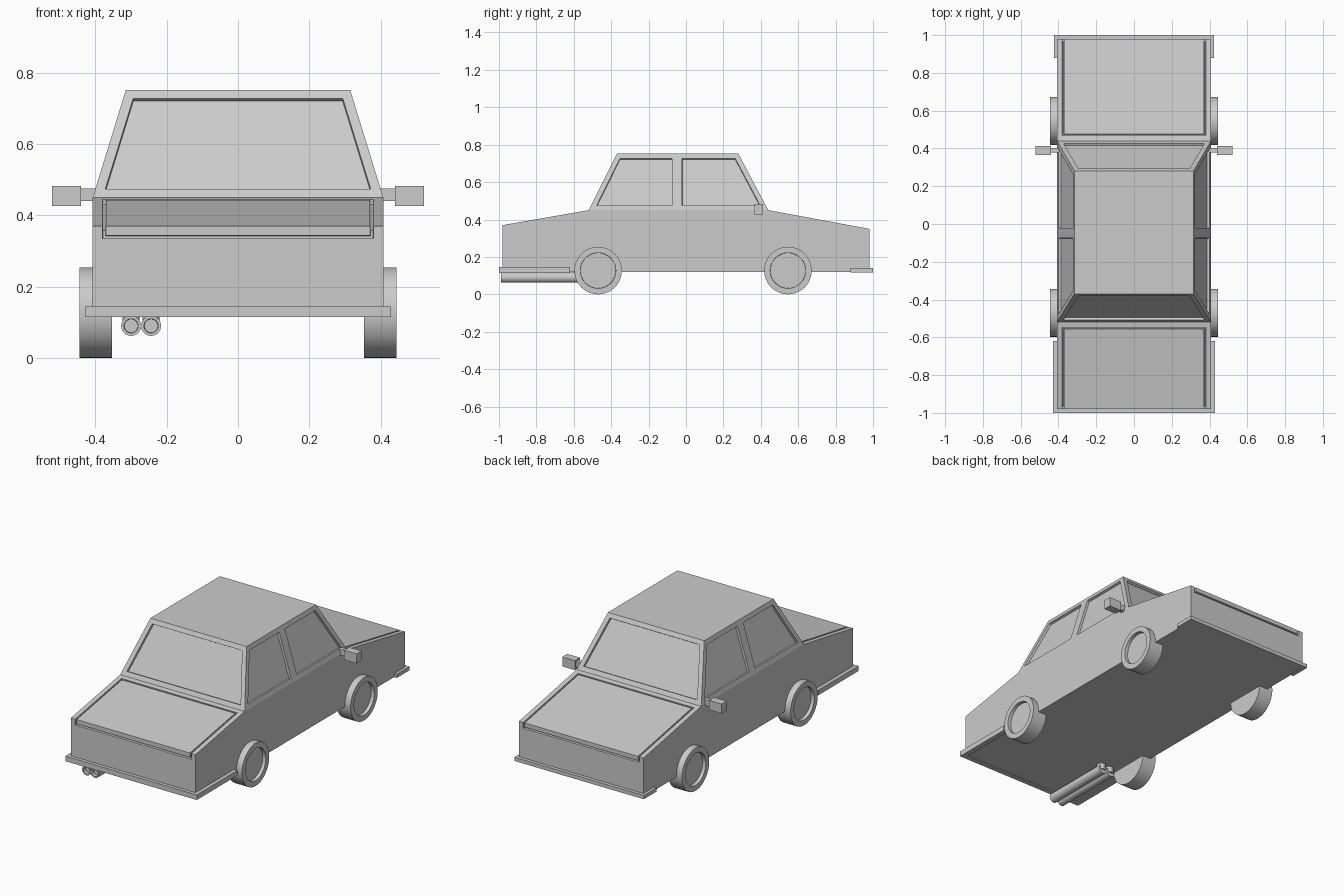
import bpy, bmesh, math
from mathutils import Matrix, Vector

cube = bpy.data.objects.get("Cube")
if cube:
    bpy.data.objects.remove(cube, do_unlink=True)

grey = bpy.data.materials.new("plain grey")
grey.use_nodes = True
grey.diffuse_color = (0.6, 0.6, 0.6, 1)
grey.node_tree.nodes["Principled BSDF"].inputs["Base Color"].default_value = (0.6, 0.6, 0.6, 1)


def finish(bm, name, smooth=False):
    bmesh.ops.recalc_face_normals(bm, faces=bm.faces)
    mesh = bpy.data.meshes.new(name)
    bm.to_mesh(mesh)
    bm.free()
    mesh.materials.append(grey)
    ob = bpy.data.objects.new(name, mesh)
    bpy.context.scene.collection.objects.link(ob)
    if smooth:
        bpy.ops.object.select_all(action='DESELECT')
        ob.select_set(True)
        bpy.context.view_layer.objects.active = ob
        bpy.ops.object.shade_smooth_by_angle(angle=math.radians(35))
    return ob


def inset(bm, faces, thickness, depth=0.0):
    bmesh.ops.inset_region(bm, faces=faces, thickness=thickness, depth=depth,
                           use_boundary=True, use_even_offset=True)


def prism(name, outline, z0, z1):
    bm = bmesh.new()
    face = bm.faces.new([bm.verts.new((x, y, z0)) for x, y in outline])
    ext = bmesh.ops.extrude_face_region(bm, geom=[face])["geom"]
    top = [v for v in ext if isinstance(v, bmesh.types.BMVert)]
    bmesh.ops.translate(bm, verts=top, vec=(0, 0, z1 - z0))
    return finish(bm, name)


def box(name, x0, x1, y0, y1, z0, z1):
    return prism(name, [(x0, y0), (x1, y0), (x1, y1), (x0, y1)], z0, z1)


def cylinder(name, centre, axis, radius, length, rim=0.0, recess=0.0, segments=32):
    """Cylinder along an axis; the cap facing that axis can be dished."""
    bm = bmesh.new()
    axis = Vector(axis)
    turn = axis.to_track_quat('Z', 'Y').to_matrix().to_4x4()
    bmesh.ops.create_cone(bm, cap_ends=True, segments=segments, radius1=radius,
                          radius2=radius, depth=length,
                          matrix=Matrix.Translation(centre) @ turn)
    if rim:
        bm.normal_update()
        cap = max(bm.faces, key=lambda f: f.calc_center_median().dot(axis) if len(f.verts) > 4 else -9)
        inset(bm, [cap], rim)
        inset(bm, [cap], 0.001, -recess)
    return finish(bm, name, smooth=True)


# Body shell: named stations of (y, z, half width), mirrored to both sides
stations = {
    "front_low": (-0.98, 0.12, 0.408), "front_lip": (-0.98, 0.307, 0.408),
    "front_top": (-0.98, 0.37, 0.408), "front_base": (-0.52, 0.45, 0.408),
    "mid_base": (-0.048, 0.45, 0.408), "back_base": (0.44, 0.45, 0.408),
    "back_top": (0.98, 0.35, 0.408), "back_lip": (0.98, 0.288, 0.408),
    "back_low": (0.98, 0.12, 0.408), "front_roof": (-0.37, 0.752, 0.315),
    "mid_roof": (-0.048, 0.752, 0.315), "back_roof": (0.28, 0.752, 0.315),
}
bm = bmesh.new()
sides = [{k: bm.verts.new((s * w, y, z)) for k, (y, z, w) in stations.items()} for s in (-1, 1)]


def across(a, b):
    """Panel spanning the car's width between two stations."""
    return bm.faces.new([sides[0][a], sides[1][a], sides[1][b], sides[0][b]])


lids = [[across("front_lip", "front_top"), across("front_top", "front_base")],
        [across("back_base", "back_top"), across("back_top", "back_lip")]]
windows = [across("front_base", "front_roof"), across("back_roof", "back_base")]
for a, b in (("front_low", "front_lip"), ("front_roof", "mid_roof"), ("mid_roof", "back_roof"),
             ("back_lip", "back_low"), ("back_low", "front_low")):
    across(a, b)
for side in sides:
    bm.faces.new([side[k] for k in list(stations)[:9]])
    for end in ("front", "back"):
        windows.append(bm.faces.new([side[k] for k in (
            end + "_base", "mid_base", "mid_roof", end + "_roof")]))
bmesh.ops.recalc_face_normals(bm, faces=bm.faces)

# Recessed windows
for face in windows:
    inset(bm, [face], 0.027)
    inset(bm, [face], 0.001, -0.014)

# Lids wrapping over both ends, outlined by a narrow groove
for lid in lids:
    inset(bm, lid, 0.028)
    inset(bm, lid, 0.001, -0.014)
    inset(bm, lid, 0.007)
    inset(bm, lid, 0.001, 0.014)
finish(bm, "body")


# Bumpers wrapping round the corners
def bumper(name, half, end, tip, z0, z1):
    inner, face = 0.4, math.copysign(0.97, end)
    prism(name, [(-half, end), (half, end), (half, tip), (inner, tip),
                 (inner, face), (-inner, face), (-inner, tip), (-half, tip)], z0, z1)


bumper("front_bumper", 0.43, -1.0, -0.62, 0.115, 0.145)
bumper("back_bumper", 0.424, 1.0, 0.88, 0.118, 0.14)

# Wheels and door mirrors
for s, side in ((1, "left"), (-1, "right")):
    for y, end in ((-0.47, "front"), (0.545, "back")):
        cylinder(f"{end}_{side}_wheel", (s * 0.399, y, 0.127), (s, 0, 0),
                 0.127, 0.092, rim=0.032, recess=0.02, segments=48)
    box(f"{side}_mirror_stem", s * 0.39, s * 0.44, 0.378, 0.402, 0.44, 0.475)
    box(f"{side}_mirror", s * 0.44, s * 0.522, 0.365, 0.412, 0.427, 0.483)

# Twin exhaust pipes with short hangers up to the floor
for x, name in ((-0.3, "outer"), (-0.244, "inner")):
    cylinder(f"{name}_exhaust", (x, -0.775, 0.09), (0, -1, 0), 0.028, 0.43, rim=0.008, recess=0.02)
    cylinder(f"{name}_exhaust_riser", (x, -0.575, 0.11), (0, 0, 1), 0.024, 0.05)
